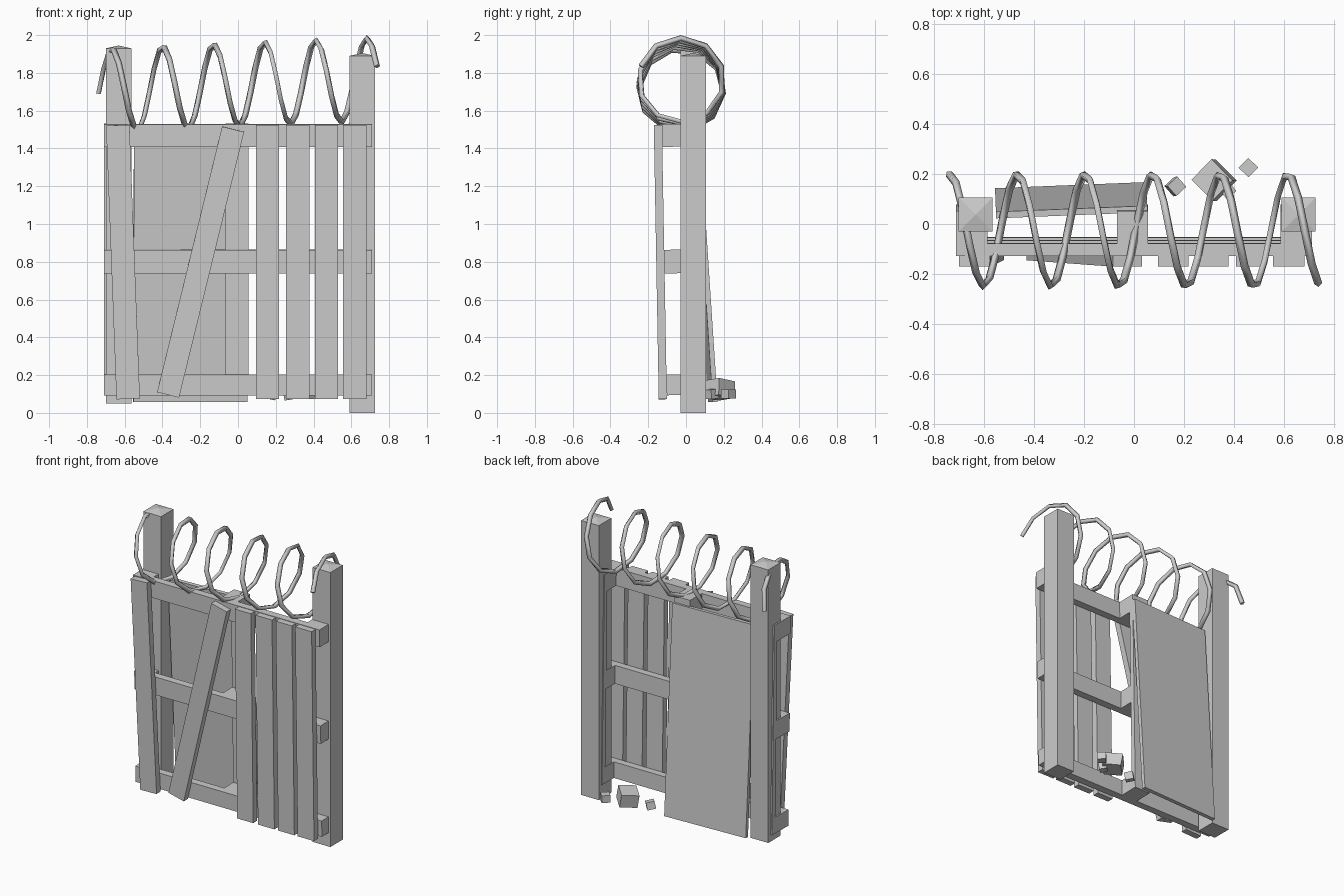
import bpy, bmesh, math
from mathutils import Matrix, Euler, Vector

if "Cube" in bpy.data.objects:
    bpy.data.objects.remove(bpy.data.objects["Cube"])


def box(name, lo, hi, rot=(0, 0, 0), frame=Matrix(), peak=0.0):
    """Box between two corners, turned about its centre; peak raises a pyramid cap."""
    lo, hi = Vector(lo), Vector(hi)
    bm = bmesh.new()
    bmesh.ops.create_cube(bm, size=1, matrix=Matrix.Diagonal((*(hi - lo), 1)))
    if peak:
        bm.faces.ensure_lookup_table()
        top = max(bm.faces, key=lambda f: f.calc_center_median().z)
        apex = bmesh.ops.poke(bm, faces=[top])["verts"][0]
        apex.co.z += peak
    bm.transform(frame @ Matrix.Translation((lo + hi) / 2) @ Euler(rot).to_matrix().to_4x4())
    me = bpy.data.meshes.new(name)
    bm.to_mesh(me)
    bm.free()
    ob = bpy.data.objects.new(name, me)
    bpy.context.collection.objects.link(ob)
    return ob


# Two square posts with low pyramid caps
box("left_post", (-0.70, -0.03, 0.05), (-0.565, 0.105, 1.93), peak=0.015)
box("right_post", (0.59, -0.03, 0.0), (0.725, 0.105, 1.89), peak=0.015)

# Pallet: everything leans slightly forward
lean = Matrix.Rotation(0.018, 4, 'X')
rows = [(0.095, 0.205), (0.74, 0.865), (1.41, 1.53)]
cols = [(-0.71, -0.585), (-0.067, 0.055), (0.585, 0.71)]
for z0, z1 in rows:
    box("rail", (-0.71, -0.10, z0), (0.71, -0.05, z1), frame=lean)
    for x0, x1 in cols:
        box("spacer_block", (x0, -0.05, z0), (x1, 0.047, z1), frame=lean)
for x0, x1 in cols:
    box("back_board", (x0, 0.047, 0.095), (x1, 0.08, 1.53), frame=lean)

# Front planks: four upright, one askew, one loose diagonal
front, back = -0.143, -0.10
for x0, x1 in [(0.095, 0.217), (0.253, 0.378), (0.407, 0.53), (0.555, 0.68)]:
    box("front_plank", (x0, front, 0.075), (x1, back, 1.527), frame=lean)
box("crooked_plank", (-0.671, front, 0.076), (-0.547, back, 1.526),
    rot=(0, -0.038, 0), frame=lean)
box("diagonal_plank", (-0.258, front, 0.077), (-0.138, back, 1.525),
    rot=(0, 0.24, 0), frame=lean)

# Sheet leaning against the back
box("back_sheet", (-0.553, 0.082, 0.056), (0.052, 0.108, 1.49), rot=(0.066, 0, 0.04))

# Rubble
for c, s, r in [((0.32, 0.175, 0.125), (0.115, 0.12, 0.09), (-0.15, -0.12, 0.8)),
                ((0.165, 0.15, 0.10), (0.055, 0.055, 0.05), (0.15, 0.2, 0.75)),
                ((0.457, 0.225, 0.10), (0.055, 0.055, 0.05), (0, 0, 0.8)),
                ((0.372, 0.137, 0.10), (0.05, 0.05, 0.05), (0.1, 0, 0.7))]:
    c, h = Vector(c), Vector(s) / 2
    box("rubble", c - h, c + h, rot=r)

# Coiled wire, rising a little to the right
cu = bpy.data.curves.new("coiled_wire", 'CURVE')
cu.dimensions = '3D'
cu.bevel_depth = 0.016
cu.bevel_resolution = 0
cu.use_fill_caps = True
n, turns = 55, 5.46
sp = cu.splines.new('POLY')
sp.points.add(n)
for i, p in enumerate(sp.points):
    t = i / n
    a = math.tau * turns * t - 0.06
    p.co = (-0.738 + 1.474 * t, -0.025 + 0.224 * math.cos(a),
            1.705 + 0.062 * t + 0.219 * math.sin(a), 1)
wire = bpy.data.objects.new("coiled_wire", cu)
bpy.context.collection.objects.link(wire)
